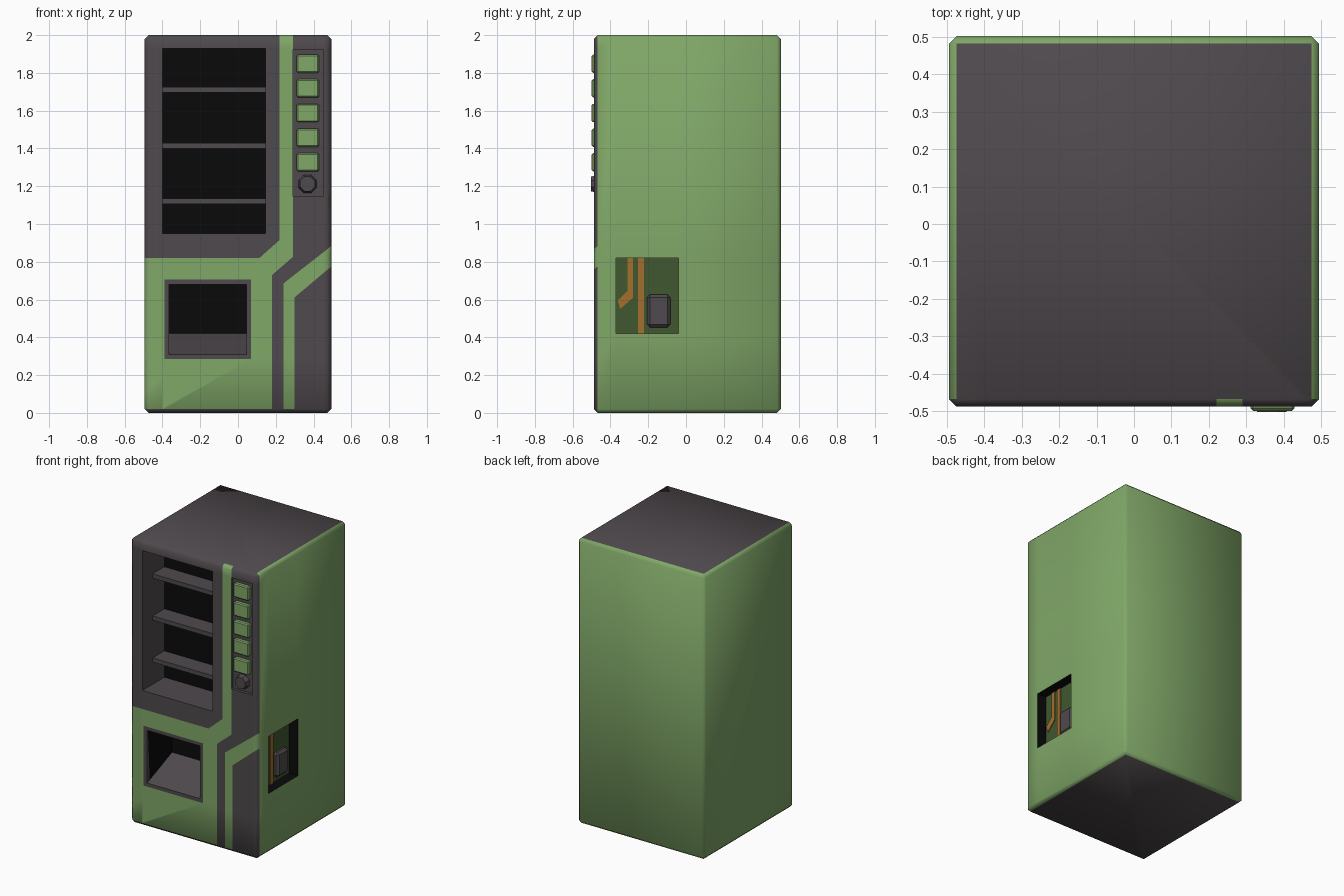
import bpy, bmesh, math
from mathutils import Vector, Matrix

if "Cube" in bpy.data.objects:
    bpy.data.objects.remove(bpy.data.objects["Cube"])


def material(name, r, g, b):
    m = bpy.data.materials.new(name)
    m.diffuse_color = (r, g, b, 1)
    m.use_nodes = True
    m.node_tree.nodes["Principled BSDF"].inputs["Base Color"].default_value = m.diffuse_color
    return m


GREY = material("dark grey", 0.078, 0.067, 0.074)
GREEN = material("green", 0.215, 0.385, 0.137)
BLACK = material("black", 0.003, 0.003, 0.003)
BOARD = material("board green", 0.050, 0.098, 0.029)
COPPER = material("copper orange", 0.37, 0.156, 0.026)

X, F, B, H = 0.494, -0.488, 0.502, 2.0     # half width, front, back, height
BEV = 0.02


def finish(bm, name, mats):
    me = bpy.data.meshes.new(name)
    bm.to_mesh(me)
    bm.free()
    for m in mats:
        me.materials.append(m)
    ob = bpy.data.objects.new(name, me)
    bpy.context.collection.objects.link(ob)
    return ob


def box_bm(lo, hi):
    bm = bmesh.new()
    lo, hi = Vector(lo), Vector(hi)
    bmesh.ops.create_cube(bm, size=1)
    for v in bm.verts:
        v.co = Vector([(lo[i] + hi[i]) / 2 + v.co[i] * (hi[i] - lo[i]) for i in range(3)])
    bm.normal_update()
    return bm


def box(name, lo, hi, mat, bevel=0):
    bm = box_bm(lo, hi)
    if bevel:
        bmesh.ops.bevel(bm, geom=bm.edges[:], offset=bevel, segments=1, affect='EDGES')
    return finish(bm, name, [mat])


def pocket(name, lo, hi, opening, wall, back):
    """Open box seen from inside; the face opposite the opening gets its own colour."""
    bm = box_bm(lo, hi)
    d = Vector(opening)
    for f in bm.faces:
        f.material_index = 1 if f.normal.dot(d) < -0.9 else 0
    bmesh.ops.delete(bm, geom=[f for f in bm.faces if f.normal.dot(d) > 0.9], context='FACES')
    bmesh.ops.reverse_faces(bm, faces=bm.faces[:])
    return finish(bm, name, [wall, back])


def prism(name, pts, offset, mat):
    bm = bmesh.new()
    f = bm.faces.new([bm.verts.new(p) for p in pts])
    r = bmesh.ops.extrude_face_region(bm, geom=[f])
    bmesh.ops.translate(bm, vec=offset, verts=[v for v in r["geom"] if isinstance(v, bmesh.types.BMVert)])
    bmesh.ops.recalc_face_normals(bm, faces=bm.faces[:])
    return finish(bm, name, [mat])


def inside(p, poly):
    hit = False
    for (x1, y1), (x2, y2) in zip(poly, poly[1:] + poly[:1]):
        if (y1 > p[1]) != (y2 > p[1]) and p[0] < (x2 - x1) * (p[1] - y1) / (y2 - y1) + x1:
            hit = not hit
    return hit


# openings (low a, high a, low z, high z)
WINDOW = (-0.40, 0.145, 0.95, 1.93)
BIN = (-0.39, 0.07, 0.285, 0.705)
PANEL = (0.29, 0.453, 1.145, 1.925)
HATCH = (-0.37, -0.04, 0.42, 0.82)

# painted front stripes, as outlines in x and z
AREA = [(-0.6, 0.02), (0.18, 0.02), (0.18, 0.73), (0.29, 0.825), (0.29, 2.1),
        (0.22, 2.1), (0.22, 0.915), (0.113, 0.82), (-0.6, 0.82)]
BRANCH = [(0.24, 0.02), (0.30, 0.02), (0.30, 0.612), (0.49, 0.772), (0.6, 0.772),
          (0.6, 0.88), (0.49, 0.88), (0.24, 0.685)]

# cabinet shell
bm = box_bm((-X, F, 0), (X, B, H))
bmesh.ops.bevel(bm, geom=bm.edges[:], offset=BEV, segments=1, affect='EDGES')
bm.normal_update()


def cut(co, no, test):
    faces = [f for f in bm.faces if test(f)]
    geom = set(faces)
    for f in faces:
        geom.update(f.edges)
        geom.update(f.verts)
    bmesh.ops.bisect_plane(bm, geom=list(geom), plane_co=co, plane_no=no, dist=1e-5)
    bm.normal_update()


def is_front(f):
    return f.normal.y < -0.3


def is_right(f):
    return f.normal.x > 0.9


def in_rect(a, z, r):
    return r[0] < a < r[1] and r[2] < z < r[3]


for poly in (AREA, BRANCH):
    for (x1, z1), (x2, z2) in zip(poly, poly[1:] + poly[:1]):
        cut((x1, 0, z1), (z2 - z1, 0, x1 - x2), is_front)
for r in (WINDOW, BIN, PANEL):
    for a in r[:2]:
        cut((a, 0, 0), (1, 0, 0), is_front)
    for z in r[2:]:
        cut((0, 0, z), (0, 0, 1), is_front)
for a in HATCH[:2]:
    cut((0, a, 0), (0, 1, 0), is_right)
for z in HATCH[2:]:
    cut((0, 0, z), (0, 0, 1), is_right)

holes = []
for f in bm.faces:
    c = f.calc_center_median()
    f.material_index = 1
    if abs(f.normal.z) > 0.9:
        f.material_index = 0
    elif is_front(f):
        green = inside((c.x, c.z), AREA) or inside((c.x, c.z), BRANCH)
        f.material_index = 1 if green and c.z > BEV else 0
        if any(in_rect(c.x, c.z, r) for r in (WINDOW, BIN, PANEL)):
            holes.append(f)
    elif is_right(f) and in_rect(c.y, c.z, HATCH):
        holes.append(f)
bmesh.ops.delete(bm, geom=holes, context='FACES')
cabinet = finish(bm, "cabinet", [GREY, GREEN])
bpy.context.view_layer.objects.active = cabinet
cabinet.select_set(True)
bpy.ops.object.shade_smooth_by_angle(angle=math.radians(50))

# display window with shelves
w = WINDOW
pocket("display_recess", (w[0], F, w[2]), (w[1], -0.245, w[3]), (0, -1, 0), GREY, BLACK)
for i, z in enumerate((1.105, 1.40, 1.695)):
    box(f"shelf_{i + 1}", (w[0], -0.375, z), (w[1], -0.245, z + 0.03), GREY)

# collection bin: frame, black recess, sloping chute
x0, x1, z0, z1 = BIN
t = 0.025
box("bin_frame_left", (x0, F, z0), (x0 + t, F + 0.03, z1), GREY)
box("bin_frame_right", (x1 - t, F, z0), (x1, F + 0.03, z1), GREY)
box("bin_frame_bottom", (x0 + t, F, z0), (x1 - t, F + 0.03, z0 + t), GREY)
box("bin_frame_top", (x0 + t, F, z1 - t), (x1 - t, F + 0.03, z1), GREY)
pocket("bin_recess", (x0 + t, F + 0.01, z0 + t), (x1 - t, -0.21, z1 - t), (0, -1, 0), BLACK, BLACK)
prism("bin_chute", [(x0 + t, F + 0.005, z0 + t), (x0 + t, -0.21, 0.42), (x0 + t, -0.21, z0 + t)],
      (x1 - x0 - 2 * t, 0, 0), GREY)

# selection panel with buttons and a round knob
p = PANEL
pocket("panel_recess", (p[0], F, p[2]), (p[1], F + 0.02, p[3]), (0, -1, 0), GREY, GREY)
for i in range(5):
    z = 1.80 - i * 0.1305
    box(f"button_{i + 1}", (0.311, -0.499, z), (0.429, F + 0.025, z + 0.097), GREEN, 0.007)
bm = bmesh.new()
bmesh.ops.create_cone(bm, cap_ends=True, segments=8, radius1=0.052, radius2=0.042, depth=0.034,
                      matrix=Matrix.Translation((0.368, -0.485, 1.212))
                      @ Matrix.Rotation(math.pi / 2, 4, 'X') @ Matrix.Rotation(math.pi / 8, 4, 'Z'))
finish(bm, "coin_knob", [GREY])

# side hatch with circuit board
h, bx = HATCH, 0.424
pocket("hatch_recess", (bx, h[0], h[2]), (X, h[1], h[3]), (1, 0, 0), BLACK, BOARD)
box("straight_trace", (bx, -0.253, h[2]), (bx + 0.006, -0.223, h[3]), COPPER)
bent = [(-0.31, 0.82), (-0.28, 0.82), (-0.28, 0.61), (-0.348, 0.55), (-0.362, 0.595), (-0.31, 0.645)]
prism("bent_trace", [(bx, y, z) for y, z in bent], (0.006, 0, 0), COPPER)
box("chip", (bx - 0.02, -0.207, 0.453), (bx + 0.03, -0.083, 0.627), GREY, 0.016)
